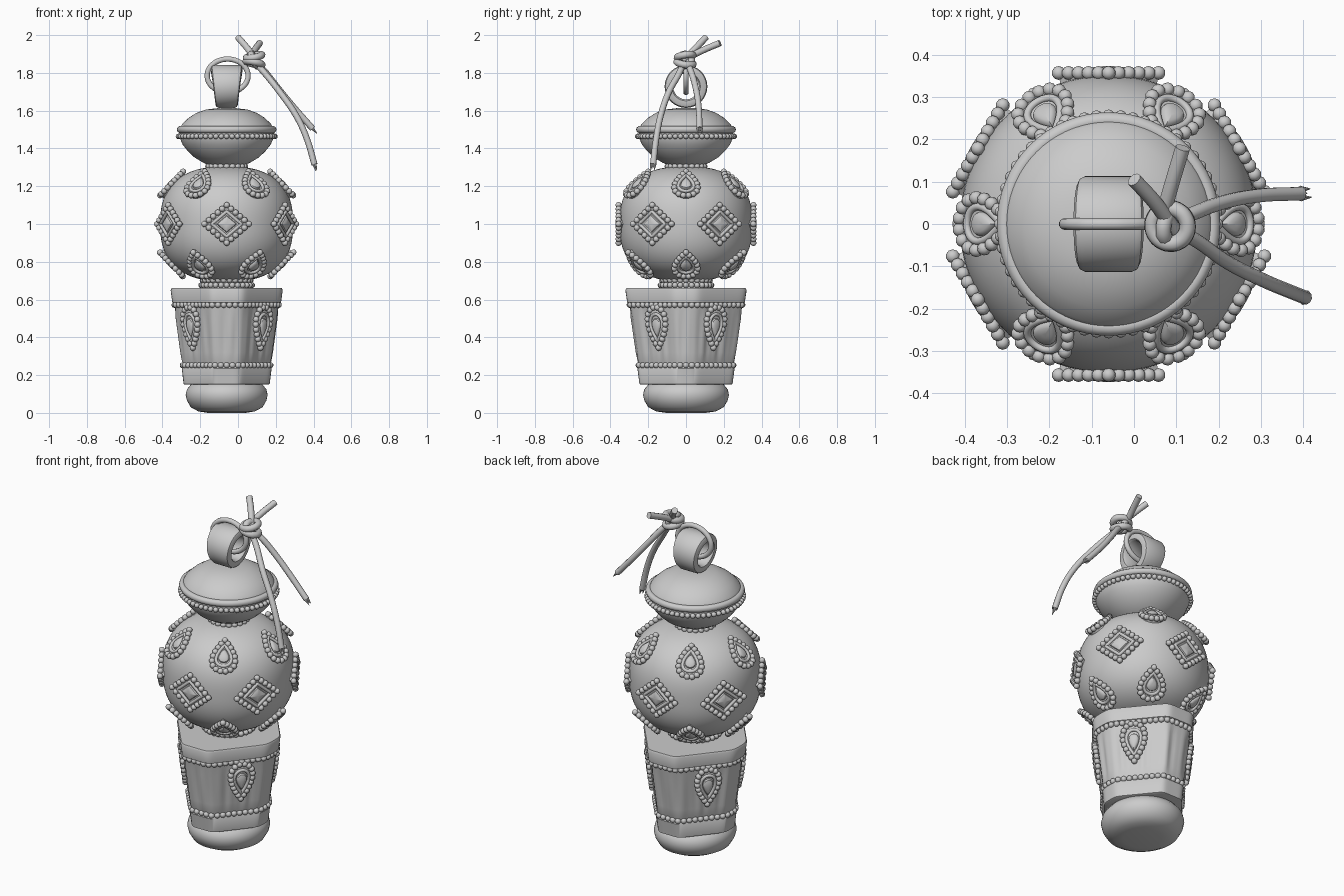
import bpy, bmesh, math
from math import sin, cos, pi, radians
from mathutils import Vector, Matrix

if "Cube" in bpy.data.objects:
    bpy.data.objects.remove(bpy.data.objects["Cube"])

CX = -0.06                      # axis of the turned body
AXIS = Vector((CX, 0, 0))


def smooth(ob, angle=40):
    bpy.ops.object.select_all(action='DESELECT')
    bpy.context.view_layer.objects.active = ob
    ob.select_set(True)
    bpy.ops.object.shade_smooth_by_angle(angle=radians(angle))


def grid(name, rows, loop=False):
    """Skin rows of points; columns wrap, rows wrap or are capped."""
    n, m = len(rows[0]), len(rows)
    verts = [tuple(p) for r in rows for p in r]
    faces = [(i * n + j, i * n + (j + 1) % n, (i + 1) % m * n + (j + 1) % n, (i + 1) % m * n + j)
             for i in range(m if loop else m - 1) for j in range(n)]
    if not loop:
        faces += [tuple(range(n))[::-1], tuple(range((m - 1) * n, m * n))]
    me = bpy.data.meshes.new(name)
    me.from_pydata(verts, [], faces)
    bm = bmesh.new()
    bm.from_mesh(me)
    bmesh.ops.recalc_face_normals(bm, faces=bm.faces)
    bm.to_mesh(me)
    bm.free()
    ob = bpy.data.objects.new(name, me)
    bpy.context.collection.objects.link(ob)
    smooth(ob)
    return ob


def lathe(name, profile, shape=lambda a, z: 1.0, n=72, sy=1.0):
    return grid(name, [[(CX + r * shape(a, z) * cos(a), sy * r * shape(a, z) * sin(a), z)
                        for a in (2 * pi * j / n for j in range(n))] for r, z in profile])


def tube(name, splines, radius, cyclic=False, kind='BEZIER'):
    cu = bpy.data.curves.new(name, 'CURVE')
    cu.dimensions = '3D'
    cu.bevel_depth, cu.bevel_resolution = radius, 3
    cu.resolution_u, cu.use_fill_caps = 8, True
    for pts in splines:
        s = cu.splines.new(kind)
        s.use_cyclic_u = cyclic
        if kind == 'BEZIER':
            s.bezier_points.add(len(pts) - 1)
            for b, p in zip(s.bezier_points, pts):
                b.co = p
                b.handle_left_type = b.handle_right_type = 'AUTO'
        else:
            s.points.add(len(pts) - 1)
            for b, p in zip(s.points, pts):
                b.co = (*p, 1)
        s.use_smooth = True
    ob = bpy.data.objects.new(name, cu)
    bpy.context.collection.objects.link(ob)
    return ob


def resample(pts, n):
    """Even spacing along a closed outline."""
    pts = [Vector(p) for p in pts]
    seg = [(a, b, (b - a).length) for a, b in zip(pts, pts[1:] + pts[:1])]
    total, out = sum(s[2] for s in seg), []
    for k in range(n):
        d = total * k / n
        for a, b, l in seg:
            if d <= l:
                out.append(a.lerp(b, d / l if l else 0))
                break
            d -= l
    return out


def beads(name, centres, radius):
    bm = bmesh.new()
    for c in centres:
        bmesh.ops.create_icosphere(bm, subdivisions=2, radius=radius, matrix=Matrix.Translation(c))
    me = bpy.data.meshes.new(name)
    bm.to_mesh(me)
    bm.free()
    ob = bpy.data.objects.new(name, me)
    bpy.context.collection.objects.link(ob)
    smooth(ob, 80)


def ring(r, z, n=64):
    return [AXIS + Vector((r * cos(2 * pi * i / n), r * sin(2 * pi * i / n), z)) for i in range(n)]


# cup cross-section: four diagonal facets with flattened corners
FACETS = [(0, .296), (180, .296), (90, .32), (270, .32)] + [(a, .268) for a in (39, 141, 219, 321)]


def octo(a):
    return sum((max(0, cos(a - radians(f))) / d) ** 32 for f, d in FACETS) ** (-1 / 32) / .296


def cup_shape(a, z):
    folds = .012 * (sin(20 * a) + .6 * sin(33 * a + 1)) if .3 < z < .55 else 0
    return octo(a) * (1 + folds)


# foot, cup and its bead rows
lathe("foot", [(.10, 0), (.15, .008), (.19, .03), (.21, .065), (.217, .095), (.21, .125),
               (.19, .15), (.15, .17)], sy=1.05)
lathe("cup", [(.222, .15), (.228, .153), (.238, .235), (.228, .25), (.236, .27), (.242, .32), (.254, .41),
              (.266, .5), (.274, .56), (.277, .58), (.288, .585), (.297, .65), (.292, .66)],
      cup_shape, n=144)
for label, r, z, n in (("upper", .276, .572, 58), ("lower", .232, .252, 48)):
    out = [AXIS + Vector((r * octo(a) * cos(a), r * octo(a) * sin(a), z))
           for a in (2 * pi * i / 160 for i in range(160))]
    beads("cup_beads_" + label, resample(out, n), .0165)

# necks with bead collars
lathe("lower_neck", [(.13, .65), (.13, .68), (.115, .72)])
beads("lower_neck_beads", ring(.135, .676, 28) + ring(.128, .703, 26), .0155)
lathe("upper_neck", [(.1, 1.27), (.1, 1.33)])
beads("upper_neck_beads", ring(.098, 1.305, 20), .0165)

# ball
BR, BH = .352, .305
ball = [(BR * max(0, 1 - abs(cos(t)) ** 2.5) ** .4, 1 - BH * cos(t))
        for t in (pi * (.04 + .92 * i / 40) for i in range(41))]
lathe("ball", ball)

# lid: lens body, beads, rim ring, dome
lathe("lid", [(.09, 1.31), (.125, 1.325), (.17, 1.352), (.205, 1.385), (.233, 1.42), (.25, 1.46),
              (.25, 1.5), (.235, 1.53), (.2, 1.563), (.16, 1.588), (.11, 1.606), (.05, 1.613)])
beads("lid_beads", ring(.256, 1.464, 56), .0145)
tube("lid_rim", [ring(.245, 1.5)], .019, True, 'POLY')

# ornament outlines: unit diamond and unit teardrop (point up)
DIAMOND = [(0, 1), (1, 0), (0, -1), (-1, 0)]
TEAR = [(1.3 * sin(t) * sin(t / 2), cos(t)) for t in (2 * pi * i / 60 for i in range(60))]
all_beads, all_rims = [], []


def ornament(name, outline, w, h, az, elev, r, z, n, flip=1):
    """Flat plate with bead border, raised rim and domed stone."""
    a, e = radians(az), radians(elev)
    nrm = Vector((cos(e) * cos(a), cos(e) * sin(a), sin(e)))
    side = Vector((-sin(a), cos(a), 0))
    up = nrm.cross(side)
    c = AXIS + Vector((r * cos(a), r * sin(a), z))
    flat = [Vector((x * w, y * h * flip)) for x, y in outline]

    def put(p, s, d):
        return c + side * p.x * s + up * p.y * s + nrm * d

    all_beads.extend(put(p, 1, .003) for p in resample(flat, n))
    fine = resample(flat, 48)
    all_rims.append([put(p, .66, .006) for p in fine])
    grid(name, [[put(p, s, d) for p in fine] for s, d in
                ((.95, -.035), (1, 0), (.95, .004), (.46, .004), (.42, .012), (.3, .017), (.1, .019))])


for k in range(6):
    ornament(f"ball_diamond_{k}", DIAMOND, .118, .1, 30 + 60 * k, 0, .354, 1.0, 20)
    ornament(f"ball_upper_drop_{k}", TEAR, .062, .088, 60 * k, 44, .29, 1.212, 17)
    ornament(f"ball_lower_drop_{k}", TEAR, .062, .088, 60 * k, -44, .29, .788, 17)
for k, az in enumerate((39, 141, 219, 321)):
    ornament(f"cup_drop_{k}", TEAR, .06, .108, az, -7, .241, .452, 19, flip=-1)
beads("ornament_beads", all_beads, .0165)
tube("ornament_rims", all_rims, .009, True, 'POLY')

# bail: thick ring around the x axis, wider at the top
rows = []
for i in range(48):
    a = 2 * pi * i / 48
    w, ro, ri = .071 + .012 * sin(a), .113, .068
    sec = [(-w, ri + .008), (-w, ro - .016), (-w + .005, ro - .005), (-w + .016, ro), (w - .016, ro),
           (w - .005, ro - .005), (w, ro - .016), (w, ri + .008), (w - .01, ri), (-w + .01, ri)]
    rows.append([(CX + x, r * cos(a), 1.728 + r * sin(a)) for x, r in sec])
grid("bail", rows, loop=True)

# cord: loop through the bail, knot wraps, cut ends and hanging tails
tube("cord_loop", [[(-.055 + .108 * cos(t), 0, 1.785 + .088 * sin(t))
                    for t in (2 * pi * i / 16 for i in range(16))]], .0145, True)


def wrap(z, r, tx, ty):
    m = Matrix.Rotation(tx, 3, 'X') @ Matrix.Rotation(ty, 3, 'Y')
    return [Vector((.085, -.005, z)) + m @ Vector((r * cos(t), r * sin(t), 0))
            for t in (2 * pi * i / 12 for i in range(12))]


tube("knot", [wrap(1.887, .042, .15, -.2), wrap(1.852, .043, -.15, .2), wrap(1.868, .034, .3, 1.1)],
     .019, True)
tube("cord_ends", [[(.1, -.02, 1.86), (.05, .05, 1.93), (0, .105, 1.988)],
                   [(.06, -.01, 1.87), (.088, .09, 1.92), (.115, .18, 1.958)]], .0175)
tails = [[(.08, 0, 1.87), (.14, .025, 1.81), (.2, .048, 1.735), (.285, .066, 1.63), (.395, .072, 1.505)],
         [(.085, -.01, 1.86), (.14, -.035, 1.8), (.22, -.09, 1.7), (.31, -.135, 1.57), (.365, -.158, 1.45),
          (.405, -.174, 1.315)]]
tube("cord_tails", tails, .0165)

# frayed tips
for k, pts in enumerate(tails):
    end = Vector(pts[-1])
    d = (end - Vector(pts[-2])).normalized()
    s = d.cross(Vector((0, 0, 1))).normalized()
    for j, (off, ln) in enumerate(((-.01, .035), (.0, .022), (.01, .038))):
        q = d.to_track_quat('Z', 'Y').to_matrix().to_4x4()
        bpy.ops.mesh.primitive_cone_add(vertices=8, radius1=.0085, radius2=.001, depth=ln,
                                        location=end + s * off + d * ln * .45, rotation=q.to_euler())
        bpy.context.object.name = f"frayed_tip_{k}_{j}"
